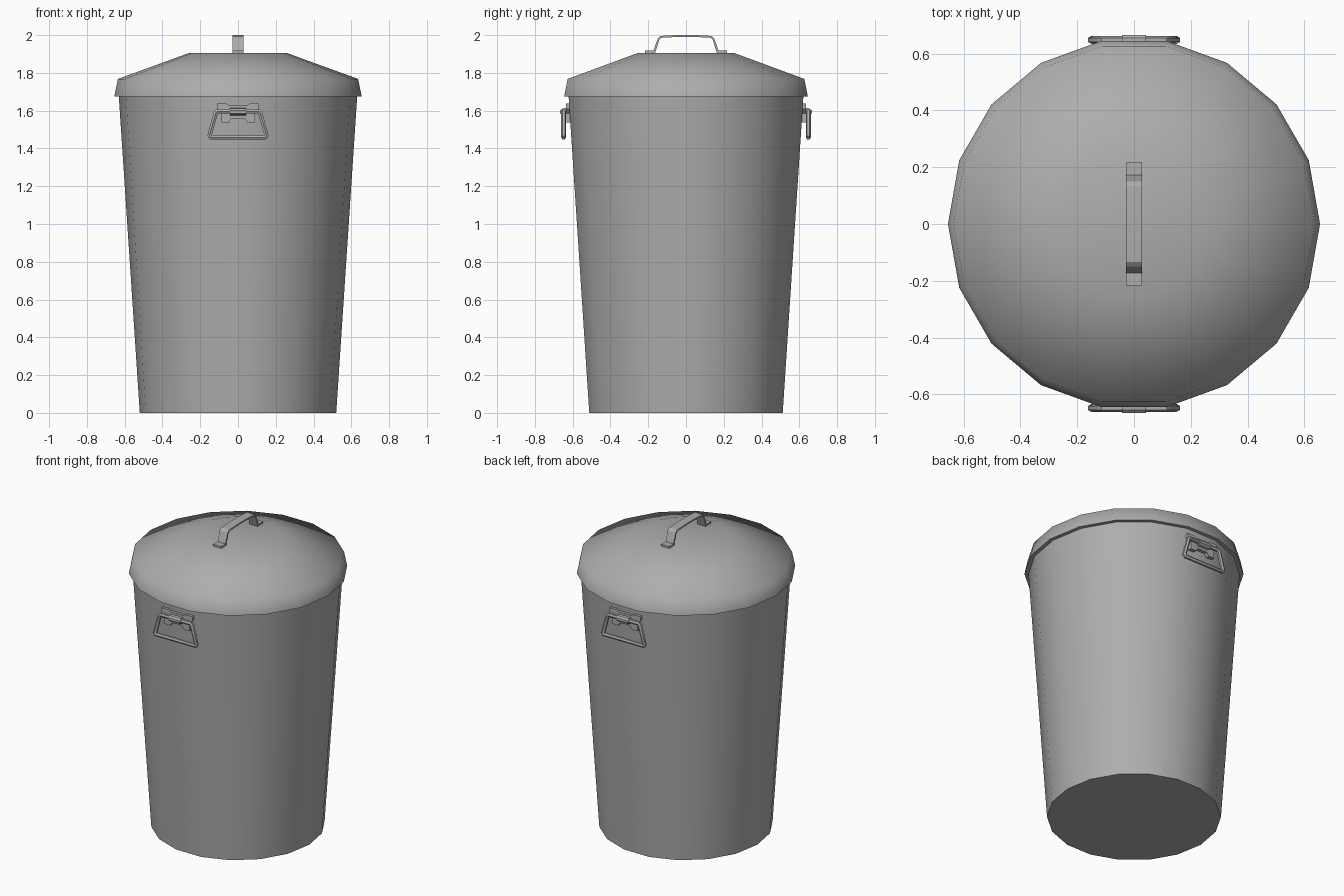
import bpy, bmesh, math

if "Cube" in bpy.data.objects:
    bpy.data.objects.remove(bpy.data.objects["Cube"])

SIDES = 18
grey = bpy.data.materials.new("dull_metal")
grey.diffuse_color = (0.42, 0.42, 0.42, 1)
grey.use_nodes = True
grey.node_tree.nodes["Principled BSDF"].inputs["Base Color"].default_value = grey.diffuse_color


def finish(name, bm, angle):
    bmesh.ops.recalc_face_normals(bm, faces=bm.faces)
    me = bpy.data.meshes.new(name)
    bm.to_mesh(me)
    bm.free()
    ob = bpy.data.objects.new(name, me)
    bpy.context.collection.objects.link(ob)
    shade(ob, angle)
    return ob


def select_only(ob):
    bpy.ops.object.select_all(action='DESELECT')
    ob.select_set(True)
    bpy.context.view_layer.objects.active = ob


def shade(ob, angle):
    select_only(ob)
    bpy.ops.object.shade_smooth_by_angle(angle=math.radians(angle))
    ob.data.materials.append(grey)


def lathe(name, profile, angle, cap_first=False, cap_last=False):
    """Revolve (radius, z) points around z."""
    bm = bmesh.new()
    rings = [[bm.verts.new((r * math.cos(2 * math.pi * i / SIDES),
                            r * math.sin(2 * math.pi * i / SIDES), z))
              for i in range(SIDES)] for r, z in profile]
    for a, b in zip(rings, rings[1:]):
        for i in range(SIDES):
            j = (i + 1) % SIDES
            bm.faces.new((a[i], a[j], b[j], b[i]))
    if cap_first:
        bm.faces.new(rings[0])
    if cap_last:
        bm.faces.new(rings[-1])
    return finish(name, bm, angle)


def prism(name, outline, axis, lo, hi):
    """Extrude a closed outline along x ((y, z) points) or y ((x, z) points)."""
    bm = bmesh.new()
    place = (lambda p, d: (d, *p)) if axis == 'x' else (lambda p, d: (p[0], d, p[1]))
    a = [bm.verts.new(place(p, lo)) for p in outline]
    b = [bm.verts.new(place(p, hi)) for p in outline]
    bm.faces.new(a)
    bm.faces.new(b)
    for i in range(len(a)):
        j = (i + 1) % len(a)
        bm.faces.new((a[i], a[j], b[j], b[i]))
    return finish(name, bm, 20)


def mirrored(half):
    return half + [(-u, v) for u, v in reversed(half)]


def mirror_y(ob):
    ob.modifiers.new("mirror", 'MIRROR').use_axis = (False, True, False)


# Tapered bin body
lathe("bin_body", [(0.52, 0), (0.634, 1.72)], 30, cap_first=True)

# Domed lid with a closed rim underneath
lathe("lid", [(0.615, 1.70), (0.615, 1.675), (0.655, 1.675),
              (0.636, 1.768), (0.26, 1.905)], 65, cap_last=True)

# Bent strap handle on the lid
outer = mirrored([(-0.217, 1.905), (-0.217, 1.918), (-0.172, 1.918),
                  (-0.149, 1.984), (-0.133, 1.996), (-0.05, 2.0)])
inner = mirrored([(-0.164, 1.905), (-0.140, 1.978),
                  (-0.130, 1.986), (-0.05, 1.99)])
prism("lid_handle", outer + inner[::-1], 'x', -0.029, 0.029)

# Side handle bracket plates, notched above and below
plate = mirrored([(-0.05, 1.628), (-0.06, 1.637), (-0.112, 1.637),
                  (-0.112, 1.61), (-0.09, 1.585), (-0.09, 1.537),
                  (-0.05, 1.537), (-0.035, 1.558)])
mirror_y(prism("side_handle_bracket", plate, 'y', -0.636, -0.595))

# Clips wrapping the top bar of each side handle
clip = [(-0.63, 1.614), (-0.655, 1.612), (-0.666, 1.602), (-0.666, 1.586),
        (-0.655, 1.577), (-0.63, 1.575)]
mirror_y(prism("side_handle_clip", clip, 'x', -0.043, 0.043))

# Trapezoid drop handles made of bent rod
path = mirrored([(-0.110, 1.596), (-0.118, 1.587),
                 (-0.151, 1.468), (-0.144, 1.459)])
cu = bpy.data.curves.new("side_handle", 'CURVE')
cu.dimensions = '3D'
cu.bevel_depth = 0.0135
cu.bevel_resolution = 1
sp = cu.splines.new('POLY')
sp.points.add(len(path) - 1)
for p, (x, z) in zip(sp.points, path):
    p.co = (x, -0.648, z, 1)
sp.use_cyclic_u = True
ring = bpy.data.objects.new("side_handle", cu)
bpy.context.collection.objects.link(ring)
select_only(ring)
bpy.ops.object.convert(target='MESH')
ring = bpy.context.view_layer.objects.active
shade(ring, 35)
mirror_y(ring)
